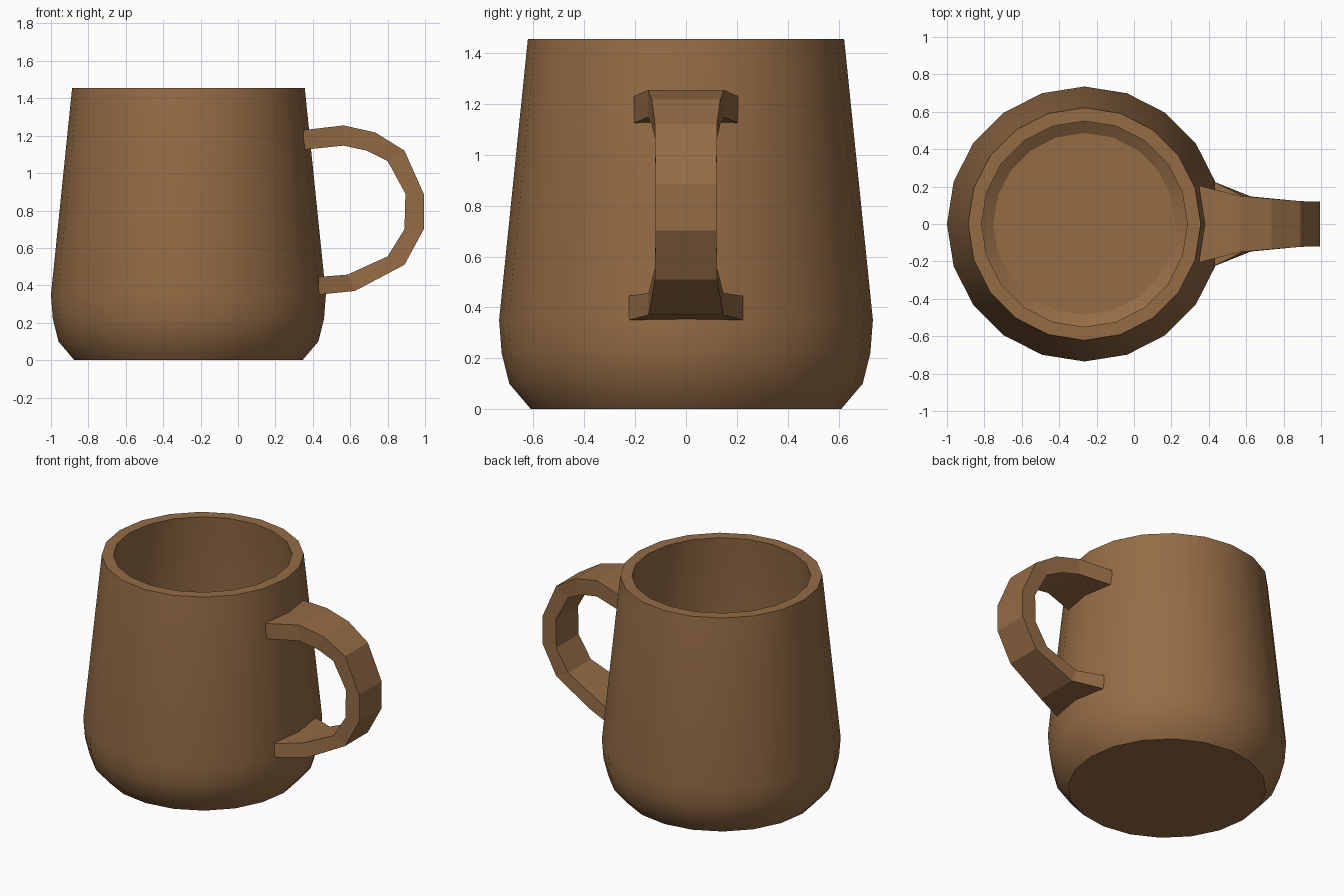
import bpy, bmesh
from math import sin, cos, pi, radians

if "Cube" in bpy.data.objects:
    bpy.data.objects.remove(bpy.data.objects["Cube"])

clay = bpy.data.materials.new("brown_clay")
clay.diffuse_color = (0.30, 0.15, 0.06, 1)
clay.use_nodes = True
clay.node_tree.nodes["Principled BSDF"].inputs["Base Color"].default_value = clay.diffuse_color


def make_object(name, rings):
    """Skin successive closed rings of points and cap both ends."""
    bm = bmesh.new()
    loops = [[bm.verts.new(p) for p in ring] for ring in rings]
    n = len(loops[0])
    for a, b in zip(loops, loops[1:]):
        for i in range(n):
            j = (i + 1) % n
            bm.faces.new((a[i], a[j], b[j], b[i]))
    bm.faces.new(loops[0])
    bm.faces.new(loops[-1])
    bmesh.ops.recalc_face_normals(bm, faces=bm.faces)
    mesh = bpy.data.meshes.new(name)
    bm.to_mesh(mesh)
    bm.free()
    mesh.materials.append(clay)
    obj = bpy.data.objects.new(name, mesh)
    bpy.context.collection.objects.link(obj)
    return obj


# Hollow body: (radius, z) up the outside, over the rim and down to the floor
CENTRE_X, SIDES = -0.265, 20
profile = [(0.61, 0), (0.695, 0.10), (0.725, 0.22), (0.735, 0.35), (0.622, 1.455),
           (0.55, 1.455), (0.66, 0.35), (0.65, 0.25), (0.61, 0.16), (0.487, 0.08)]
body = make_object("mug_body", [
    [(CENTRE_X + r * cos(2 * pi * i / SIDES), r * sin(2 * pi * i / SIDES), z)
     for i in range(SIDES)] for r, z in profile])
bpy.context.view_layer.objects.active = body
body.select_set(True)
bpy.ops.object.shade_smooth_by_angle(angle=radians(30))

# Handle: outer x, z, inner x, z, half width at each station; flares at both ends
stations = [(0.35, 1.23, 0.35, 1.125, 0.205), (0.565, 1.255, 0.565, 1.147, 0.15),
            (0.735, 1.217, 0.69, 1.12, 0.135), (0.89, 1.12, 0.80, 1.065, 0.122),
            (0.995, 0.885, 0.895, 0.89, 0.12), (0.995, 0.703, 0.89, 0.70, 0.12),
            (0.89, 0.51, 0.80, 0.555, 0.122), (0.625, 0.37, 0.585, 0.457, 0.147),
            (0.43, 0.35, 0.43, 0.445, 0.225)]
make_object("handle", [
    [(ox, -w, oz), (ox, w, oz), (ix, w, iz), (ix, -w, iz)]
    for ox, oz, ix, iz, w in stations])
